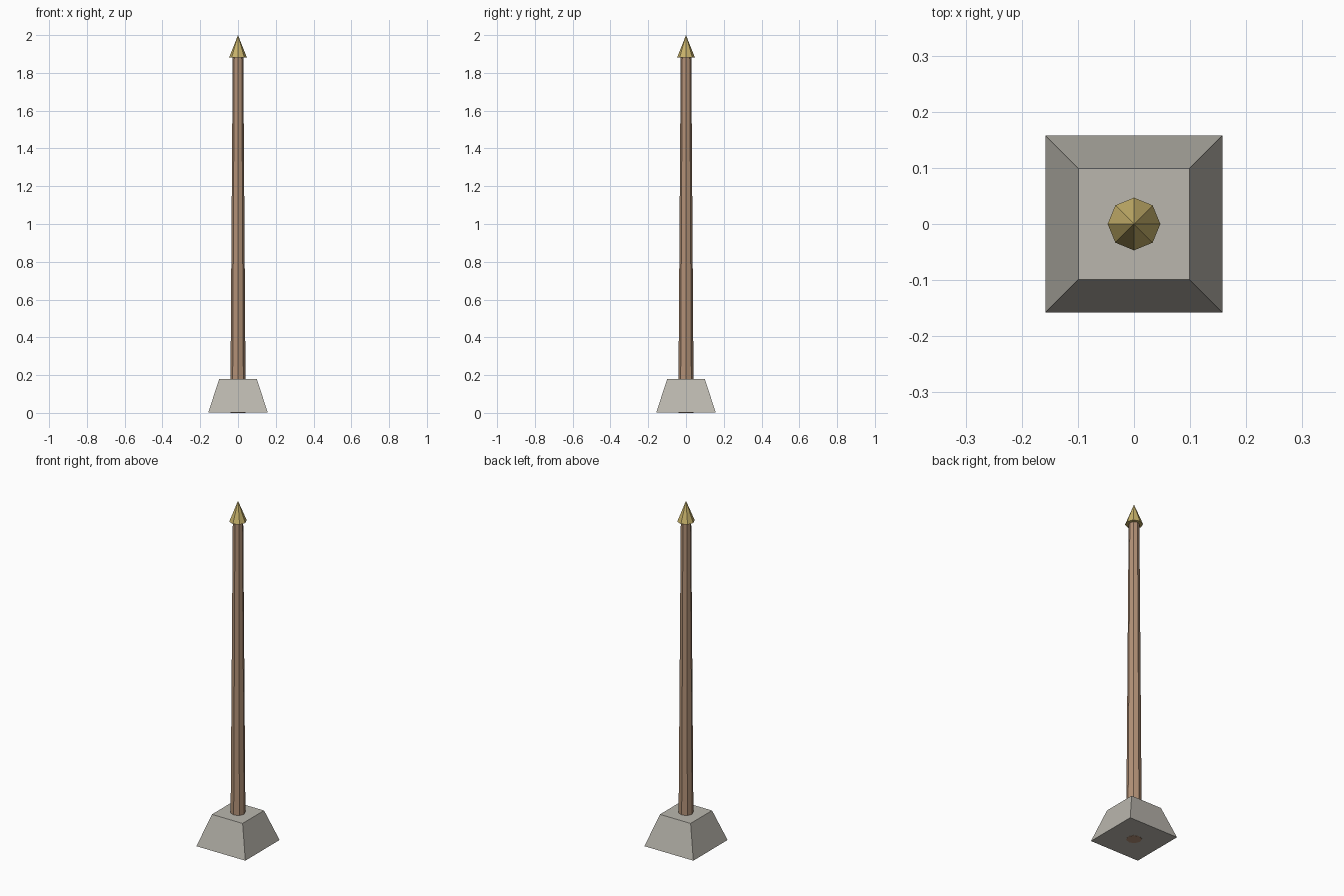
import bpy
import math

cube = bpy.data.objects.get("Cube")
if cube:
    bpy.data.objects.remove(cube, do_unlink=True)


def material(name, rgb):
    mat = bpy.data.materials.new(name)
    mat.use_nodes = True
    mat.diffuse_color = (*rgb, 1)
    mat.node_tree.nodes["Principled BSDF"].inputs["Base Color"].default_value = (*rgb, 1)
    return mat


def tapered(name, sides, r_bottom, r_top, z_bottom, z_top, mat, turn=0.0):
    """Flat-shaded tapered prism or cone standing on the z axis."""
    bpy.ops.mesh.primitive_cone_add(
        vertices=sides, radius1=r_bottom, radius2=r_top, depth=z_top - z_bottom,
        location=(0, 0, (z_bottom + z_top) / 2), rotation=(0, 0, turn))
    obj = bpy.context.object
    obj.name = name
    obj.data.name = name
    obj.data.materials.append(mat)
    return obj


stone = material("pale stone", (0.49, 0.47, 0.42))
wood = material("brown wood", (0.45, 0.285, 0.185))
gold = material("dull gold", (0.58, 0.45, 0.15))

# Square plinth; the pole passes through it and shows flush underneath
diagonal = math.sqrt(2)
tapered("base", 4, 0.158 * diagonal, 0.099 * diagonal, 0.001, 0.18, stone, math.pi / 4)

# Eight-sided tapering pole
tapered("pole", 8, 0.041, 0.028, 0, 1.885, wood)

# Pointed finial
tapered("finial", 8, 0.047, 0, 1.882, 2, gold)
